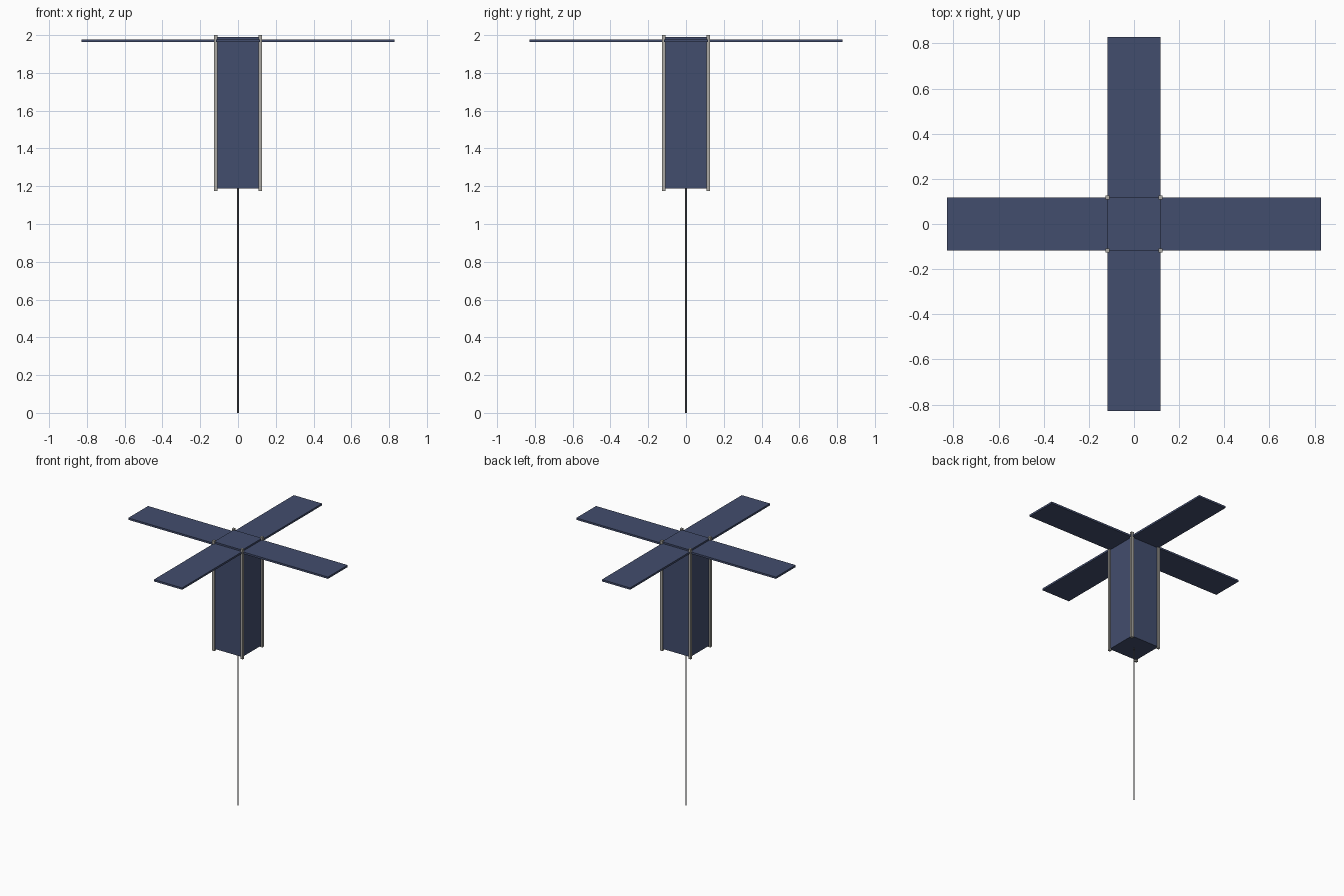
import bpy
from math import radians
from mathutils import Matrix

if "Cube" in bpy.data.objects:
    bpy.data.objects.remove(bpy.data.objects["Cube"])


def material(name, rgb):
    m = bpy.data.materials.new(name)
    m.diffuse_color = (*rgb, 1)
    m.use_nodes = True
    m.node_tree.nodes["Principled BSDF"].inputs["Base Color"].default_value = m.diffuse_color
    return m


navy = material("solar_navy", (0.055, 0.075, 0.155))
metal = material("rail_metal", (0.40, 0.39, 0.36))
dark = material("antenna_grey", (0.16, 0.16, 0.17))


def box(name, lo, hi, mat, turn=0):
    """Box between two corners, turned about the z axis through the origin."""
    bpy.ops.mesh.primitive_cube_add(size=1)
    ob = bpy.context.object
    ob.name = name
    size = [b - a for a, b in zip(lo, hi)]
    mid = [(a + b) / 2 for a, b in zip(lo, hi)]
    ob.data.transform(Matrix.Rotation(radians(turn), 4, 'Z')
                      @ Matrix.Translation(mid)
                      @ Matrix.Diagonal((*size, 1)))
    ob.data.materials.append(mat)
    return ob


W = 0.117   # half width of the body
R = 0.0095  # half width of a rail

# Square satellite body
box("body", (-W, -W, 1.188), (W, W, 1.99), navy)

# Corner rails and unfolded solar panels, one of each per side
for i, side in enumerate(("right", "back", "left", "front")):
    box(f"corner_rail_{i + 1}", (W - R, W - R, 1.176), (W + R, W + R, 2.0),
        metal, 90 * i)
    box(f"solar_panel_{side}", (W, -W, 1.964), (0.828, W, 1.978),
        navy, 90 * i)

# Thin antenna hanging below the body
bpy.ops.mesh.primitive_cylinder_add(vertices=12, radius=0.004, depth=1.19,
                                    location=(0, 0, 0.595))
antenna = bpy.context.object
antenna.name = "antenna"
antenna.data.materials.append(dark)
bpy.ops.object.shade_smooth_by_angle()
